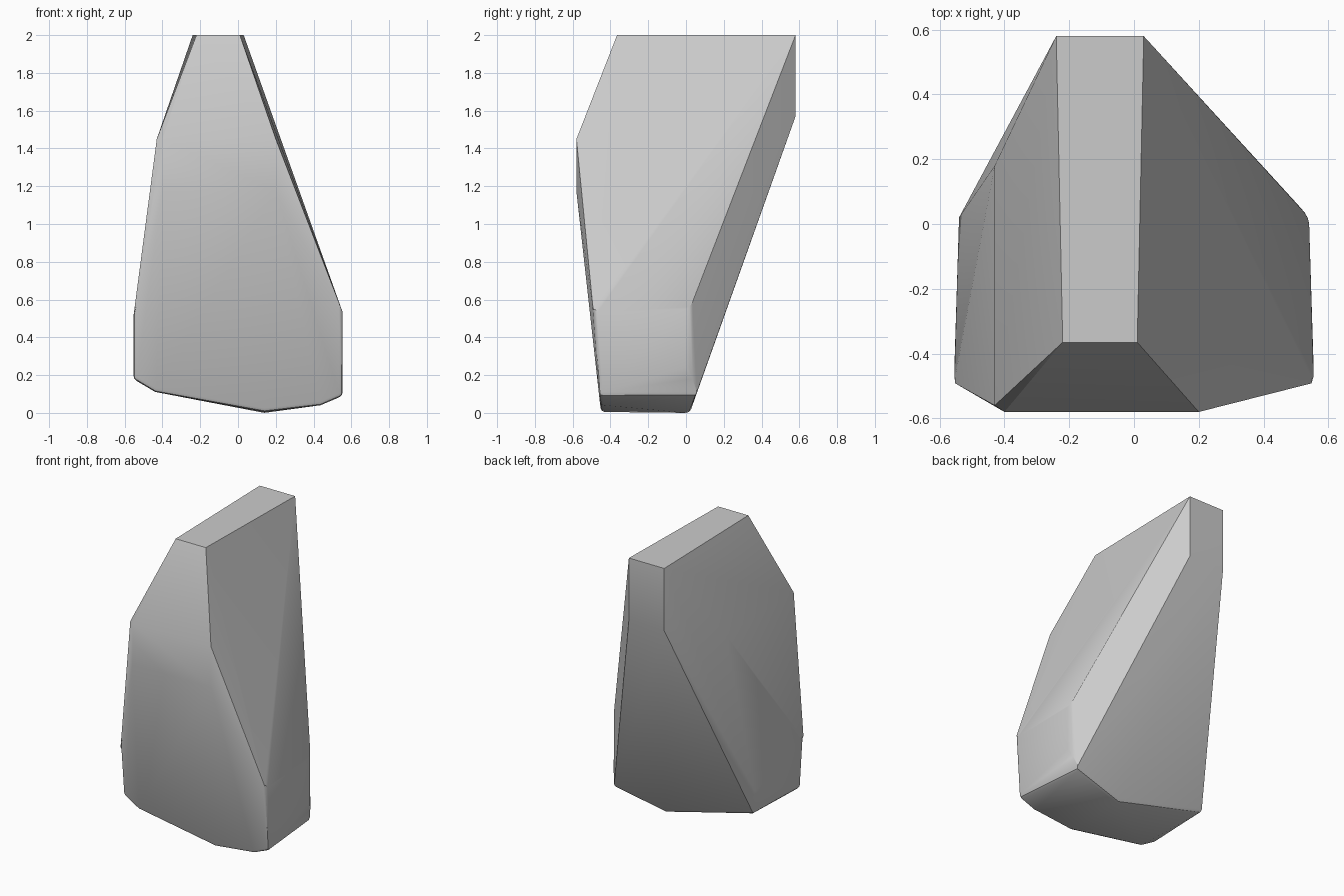
import bpy
import bmesh
from math import radians
from mathutils import Vector

cube = bpy.data.objects.get("Cube")
if cube:
    bpy.data.objects.remove(cube, do_unlink=True)


def flat_material(name, color):
    material = bpy.data.materials.new(name)
    material.use_nodes = True
    material.diffuse_color = color
    shader = material.node_tree.nodes["Principled BSDF"]
    shader.inputs["Base Color"].default_value = color
    shader.inputs["Roughness"].default_value = 0.8
    return material


def faceted_stone(name, corners, material):
    """Wrap corner points in a faceted skin and soften the lower edges."""
    bm = bmesh.new()
    for corner in corners:
        bm.verts.new(corner)
    bmesh.ops.convex_hull(bm, input=list(bm.verts))
    loose = [v for v in bm.verts if not v.link_faces]
    bmesh.ops.delete(bm, geom=loose, context='VERTS')
    bmesh.ops.dissolve_limit(bm, angle_limit=radians(2),
                             verts=list(bm.verts), edges=list(bm.edges))

    # Worn lower edges
    worn = [e for e in bm.edges
            if max(v.co.z for v in e.verts) < 0.6
            and e.calc_face_angle(0) > radians(40)]
    bmesh.ops.bevel(bm, geom=worn, offset=0.02, segments=2, profile=0.5,
                    affect='EDGES', clamp_overlap=True)
    bmesh.ops.recalc_face_normals(bm, faces=list(bm.faces))

    mesh = bpy.data.meshes.new(name)
    bm.to_mesh(mesh)
    bm.free()
    mesh.materials.append(material)
    stone = bpy.data.objects.new(name, mesh)
    bpy.context.collection.objects.link(stone)
    return stone


# Flat top and the short upright back below it
top_front = [(-0.22, -0.365, 2), (0.01, -0.365, 2)]
back = [(x, 0.58, z) for x in (-0.24, 0.03) for z in (1.57, 2)]

# Upright band across the brow, with the shoulder on the right
brow = [(x, -0.58, z) for x in (-0.4, 0.2) for z in (1.17, 1.45)]
shoulder = [(-0.43, -0.56, 1.45), (-0.43, 0.18, 1.44)]

# Broad lower flanks
left_flank = [(0.555, -0.49, 0.53), (0.555, -0.46, 0.09),
              (0.54, 0.02, 0.55), (0.54, 0.02, 0.25), (0.51, 0.055, 0.09)]
right_flank = [(-0.555, -0.49, 0.5), (-0.555, -0.46, 0.18),
               (-0.54, 0.02, 0.33), (-0.53, 0.025, 0.17)]

# Shallow keel underneath
keel = [(0.14, 0.02, 0), (0.14, -0.45, 0.005),
        (0.44, -0.455, 0.04), (-0.44, -0.46, 0.11)]

corners = [Vector(p) for p in
           top_front + back + brow + shoulder + left_flank + right_flank + keel]
stone = faceted_stone("faceted_stone", corners,
                      flat_material("stone grey", (0.6, 0.6, 0.6, 1)))

bpy.ops.object.select_all(action='DESELECT')
stone.select_set(True)
bpy.context.view_layer.objects.active = stone
bpy.ops.object.shade_smooth_by_angle(angle=radians(30))
